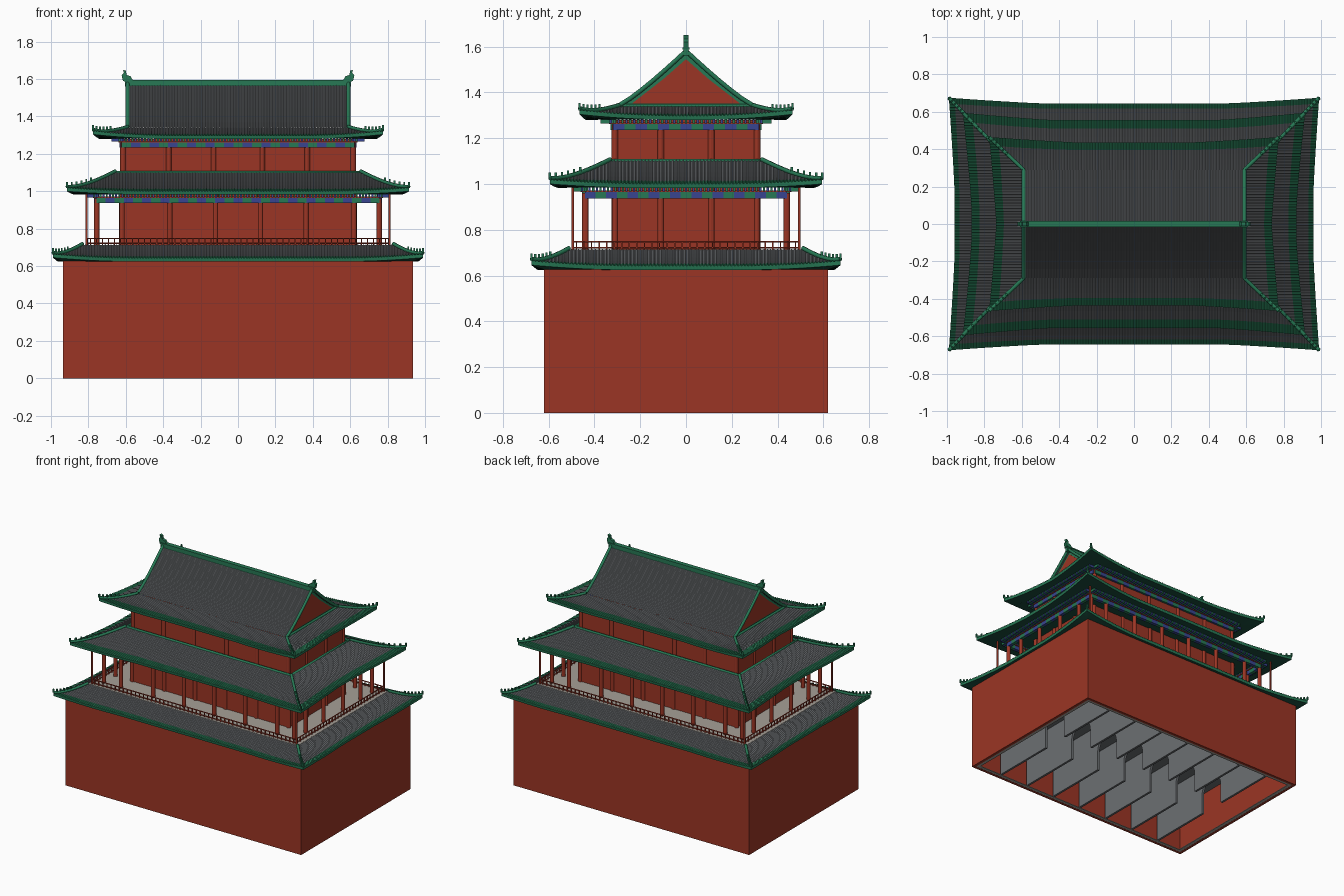
import bpy, bmesh, math

cube = bpy.data.objects.get("Cube")
if cube:
    bpy.data.objects.remove(cube, do_unlink=True)


def material(name, *rgb):
    m = bpy.data.materials.new(name)
    m.use_nodes = True
    m.diffuse_color = (*rgb, 1)
    m.node_tree.nodes["Principled BSDF"].inputs["Base Color"].default_value = (*rgb, 1)
    return m


RED = material("brick red", 0.33, 0.036, 0.018)
GREY = material("tile grey", 0.15, 0.16, 0.17)
GREEN = material("glazed green", 0.02, 0.19, 0.09)
DARK = material("eave dark green", 0.01, 0.07, 0.045)
BLUE = material("painted blue", 0.04, 0.06, 0.28)
PALE = material("pale stone", 0.38, 0.35, 0.31)


def finish(name, bm, *mats):
    bmesh.ops.recalc_face_normals(bm, faces=bm.faces)
    me = bpy.data.meshes.new(name)
    bm.to_mesh(me)
    bm.free()
    for m in mats:
        me.materials.append(m)
    ob = bpy.data.objects.new(name, me)
    bpy.context.collection.objects.link(ob)


def boxes(name, items, mat):
    """Boxes given as centre x, y, half sizes x, y, and z range."""
    bm = bmesh.new()
    for x, y, hx, hy, z0, z1 in items:
        vs = bmesh.ops.create_cube(bm, size=2)["verts"]
        for v in vs:
            v.co = (x + v.co.x * hx, y + v.co.y * hy, (z0 + z1) / 2 + v.co.z * (z1 - z0) / 2)
    finish(name, bm, mat)


def prism(name, pts, axis, a, b, mat):
    """Extrude a profile along x or y from a to b."""
    bm = bmesh.new()
    place = (lambda p: (a, p[0], p[1])) if axis == "x" else (lambda p: (p[0], a, p[1]))
    face = bm.faces.new([bm.verts.new(place(p)) for p in pts])
    new = bmesh.ops.extrude_face_region(bm, geom=[face], use_keep_orig=True)["geom"]
    step = (b - a, 0, 0) if axis == "x" else (0, b - a, 0)
    bmesh.ops.translate(bm, vec=step, verts=[g for g in new if isinstance(g, bmesh.types.BMVert)])
    finish(name, bm, mat)


def tube(name, pts, r, mat, closed=False):
    cu = bpy.data.curves.new(name, "CURVE")
    cu.dimensions = "3D"
    cu.bevel_depth = r
    cu.bevel_resolution = 1
    cu.use_fill_caps = True
    sp = cu.splines.new("POLY")
    sp.points.add(len(pts) - 1)
    for p, co in zip(sp.points, pts):
        p.co = (*co, 1)
    sp.use_cyclic_u = closed
    cu.materials.append(mat)
    bpy.context.collection.objects.link(bpy.data.objects.new(name, cu))


def ring(hx, hy, n_x, n_y):
    """Evenly spaced places round a rectangle: x, y, half sizes along the edge."""
    for s in (-1, 1):
        for i in range(n_x):
            yield (-hx + (i + 0.5) * 2 * hx / n_x, s * hy, hx / n_x, 0)
        for i in range(n_y):
            yield (s * hx, -hy + (i + 0.5) * 2 * hy / n_y, 0, hy / n_y)


CORNERS = [(sx, sy) for sx in (-1, 1) for sy in (-1, 1)]
PITCH, RIB = 0.015, 0.005
TILE = [0, 0, RIB]


def skirt_roof(name, top, eave, corner, z_top, z_eave, lift, soffit, band):
    """Ribbed hipped roof with upturned corners, fascia and soffit."""
    def upturn(d):
        return max(0, 1 - d / 0.45) ** 2

    def height(t, d):
        return z_eave + (z_top - z_eave) * max(0, 1 - t) ** 1.35 + lift * upturn(d) * t * t

    bm = bmesh.new()
    for k in (0, 1):
        (ua, va), (uc, vc) = (top[k], top[1 - k]), (corner[k], corner[1 - k])
        ub, vb, zb = soffit[k], soffit[1 - k], soffit[2]
        count = round(2 * uc / PITCH) * 3
        for side in (-1, 1):
            prev = None
            for i in range(count + 1):
                u = -uc + 2 * uc * i / count
                d = max(0, uc - abs(u))
                t0 = min(1, max(0, (abs(u) - ua) / (uc - ua)))
                hip = va + (vc - va) * t0
                out = eave[1 - k] + (vc - eave[1 - k]) * max(0, 1 - d / 0.5) ** 1.2
                tb = max(t0, 1 - band)
                pts = []
                for t in [t0 + (tb - t0) * j / 4 for j in range(5)] + [1]:
                    f = (t - t0) / (1 - t0) if t0 < 0.9999 else 1
                    pts.append((hip + (out - hip) * f, height(t, d) + TILE[i % 3]))
                low = height(1, d) - 0.018
                q = min(1, max(0, (abs(u) - ub) / (uc - ub)))
                pts += [(out - 0.004 * (1 - t0), low), (vb + (vc - vb) * q, zb + (low - zb) * q)]
                col = [bm.verts.new((u, side * v, z) if k == 0 else (side * v, u, z)) for v, z in pts]
                if prev:
                    for j in range(len(col) - 1):
                        f = bm.faces.new((prev[j], col[j], col[j + 1], prev[j + 1]))
                        f.material_index = 0 if j < 4 else 1 if j < 6 else 2
                prev = col
    finish(name, bm, GREY, GREEN, DARK)

    # corner ridges with rows of little finials
    finials = []
    for sx, sy in CORNERS:
        path = []
        for j in range(11):
            t = j / 10
            x = top[0] + (corner[0] - top[0]) * t
            y = top[1] + (corner[1] - top[1]) * t
            z = height(t, corner[0] - x) + 0.008
            path.append((sx * x, sy * y, z))
            if j > 4:
                finials.append((sx * x, sy * y, 0.005, 0.005, z, z + 0.024))
        tube(name + "_hip_ridge", path, 0.01, GREEN)
    boxes(name + "_finials", finials, GREEN)


def painted_band(name, hx, hy, z0, z1, n_x, n_y):
    """Beam painted in alternating colours, a red strip and bracket blocks."""
    spots = list(ring(hx, hy, n_x, n_y))
    for mat, word, odd in ((GREEN, "green", 0), (BLUE, "blue", 1)):
        boxes(f"{name}_{word}_beams", [(x, y, a or 0.012, b or 0.012, z0, z1)
                                       for i, (x, y, a, b) in enumerate(spots) if i % 2 == odd], mat)
        boxes(f"{name}_{word}_brackets",
              [(x, y, a * 0.6 or 0.035, b * 0.6 or 0.035, z1 + 0.003, z1 + 0.02)
               for i, (x, y, a, b) in enumerate(ring(hx + 0.02, hy + 0.02, n_x * 3, n_y * 3))
               if i % 2 == odd], mat)
    boxes(name + "_red_strip", [(x, y, a or 0.018, b or 0.018, z1, z1 + 0.006)
                                for x, y, a, b in spots], RED)


def columns(name, xs, ys, hx, hy, r, z0, z1):
    spots = {(x * s, hy * q) for x in xs for s, q in CORNERS} | {(hx * s, y * q) for y in ys for s, q in CORNERS}
    bm = bmesh.new()
    for x, y in sorted(spots):
        vs = bmesh.ops.create_cone(bm, segments=12, radius1=r, radius2=r, depth=z1 - z0, cap_ends=True)["verts"]
        bmesh.ops.translate(bm, vec=(x, y, (z0 + z1) / 2), verts=vs)
    finish(name, bm, RED)


# masonry base, hollow underneath
boxes("base_walls", [(0, s * 0.61, 0.935, 0.01, 0, 0.63) for s in (-1, 1)]
      + [(s * 0.925, 0, 0.01, 0.6, 0, 0.63) for s in (-1, 1)], RED)
boxes("base_rim", [(0, s * 0.59, 0.915, 0.012, 0.001, 0.006) for s in (-1, 1)]
      + [(s * 0.903, 0, 0.012, 0.58, 0.001, 0.006) for s in (-1, 1)], PALE)
boxes("vault_ceiling", [(0, 0, 0.915, 0.6, 0.35, 0.37)], GREY)
arch = [(-0.1 * math.cos(a), 0.15 + 0.1 * math.sin(a)) for a in [math.pi * i / 12 for i in range(13)]]
wall = [(-0.58, 0.005), (-0.1, 0.005)] + arch + [(0.1, 0.005), (0.58, 0.005), (0.58, 0.35), (-0.58, 0.35)]
for i in range(-3, 4):
    prism("vault_partition", wall, "x", i * 0.234 - 0.008, i * 0.234 + 0.008, GREY)

# lower roof, terrace and railing
skirt_roof("lower_roof", (0.83, 0.51), (0.96, 0.645), (0.99, 0.675), 0.712, 0.642, 0.022,
           (0.93, 0.615, 0.625), 0.2)
boxes("terrace_floor", [(0, 0, 0.832, 0.512, 0.69, 0.714)], PALE)
boxes("railing_posts", [(x, y, 0.003, 0.003, 0.71, 0.748) for x, y, a, b in ring(0.805, 0.495, 50, 30)], RED)
for z in (0.722, 0.747):
    tube("railing_bar", [(sx * 0.805, sy * 0.495, z) for sx, sy in ((-1, -1), (1, -1), (1, 1), (-1, 1))],
         0.004, RED, True)

# storeys
boxes("middle_walls", [(0, 0, 0.625, 0.315, 0.71, 0.985)], RED)
boxes("upper_walls", [(0, 0, 0.62, 0.315, 0.985, 1.28)], RED)
columns("middle_wall_columns", (0.12, 0.365, 0.62), (0.11, 0.31), 0.62, 0.31, 0.015, 0.71, 0.985)
columns("upper_wall_columns", (0.13, 0.37, 0.615), (0.11, 0.31), 0.615, 0.31, 0.015, 1.0, 1.26)
columns("veranda_columns", (0.12, 0.365, 0.62, 0.755), (0.11, 0.31, 0.44), 0.755, 0.44, 0.014, 0.71, 0.96)
columns("corner_poles", (0.81,), (0.495,), 0.81, 0.495, 0.006, 0.71, 0.985)

# painted beams under the eaves
painted_band("middle_band", 0.757, 0.442, 0.937, 0.965, 31, 19)
painted_band("upper_band", 0.622, 0.318, 1.235, 1.262, 25, 13)
boxes("veranda_ceiling", [(0, 0, 0.79, 0.47, 0.984, 0.99)], DARK)

# middle and upper roof skirts
skirt_roof("middle_roof", (0.655, 0.33), (0.87, 0.555), (0.915, 0.595), 1.1, 1.0, 0.018,
           (0.77, 0.455, 0.986), 0.2)
tube("middle_roof_top_ridge", [(sx * 0.65, sy * 0.33, 1.1) for sx, sy in ((-1, -1), (1, -1), (1, 1), (-1, 1))],
     0.011, GREEN, True)
skirt_roof("upper_roof", (0.59, 0.29), (0.735, 0.435), (0.775, 0.465), 1.337, 1.297, 0.025,
           (0.63, 0.325, 1.282), 0.28)

# main gabled roof with ribs
slope = [(0.29 * j / 6, 1.337 + 0.236 * (1 - j / 6) ** 1.15) for j in range(7)]
bm = bmesh.new()
count = round(1.18 / PITCH) * 3
for side in (-1, 1):
    prev = None
    for i in range(count + 1):
        col = [bm.verts.new((-0.59 + 1.18 * i / count, side * y, z + TILE[i % 3])) for y, z in slope]
        if prev:
            for j in range(6):
                bm.faces.new((prev[j], col[j], col[j + 1], prev[j + 1]))
        prev = col
finish("main_roof", bm, GREY)

# gables, verges, main ridge and ridge-end ornaments
outline = [(-y, z - 0.003) for y, z in slope[::-1]] + [(y, z - 0.003) for y, z in slope[1:]]
panel = [(-0.235, 1.352), (0.235, 1.352), (0.1, 1.457), (0, 1.545), (-0.1, 1.457)]
horn = [(0.56, 1.59), (0.615, 1.59), (0.622, 1.62), (0.61, 1.632), (0.615, 1.65),
        (0.6, 1.645), (0.595, 1.622), (0.575, 1.615)]
for s in (-1, 1):
    prism("gable_border", outline, "x", s * 0.565, s * 0.575, GREEN)
    prism("gable_panel", panel, "x", s * 0.575, s * 0.58, RED)
    tube("gable_foot_ridge", [(s * 0.588, -0.28, 1.342), (s * 0.588, 0.28, 1.342)], 0.009, GREEN)
    for q in (-1, 1):
        tube("verge_ridge", [(s * 0.59, q * y, z + 0.008) for y, z in slope], 0.011, GREEN)
    prism("ridge_ornament", [(s * x, z) for x, z in horn], "y", -0.01, 0.01, GREEN)
boxes("main_ridge", [(0, 0, 0.605, 0.012, 1.56, 1.588), (0, 0, 0.61, 0.016, 1.588, 1.596)], GREEN)
